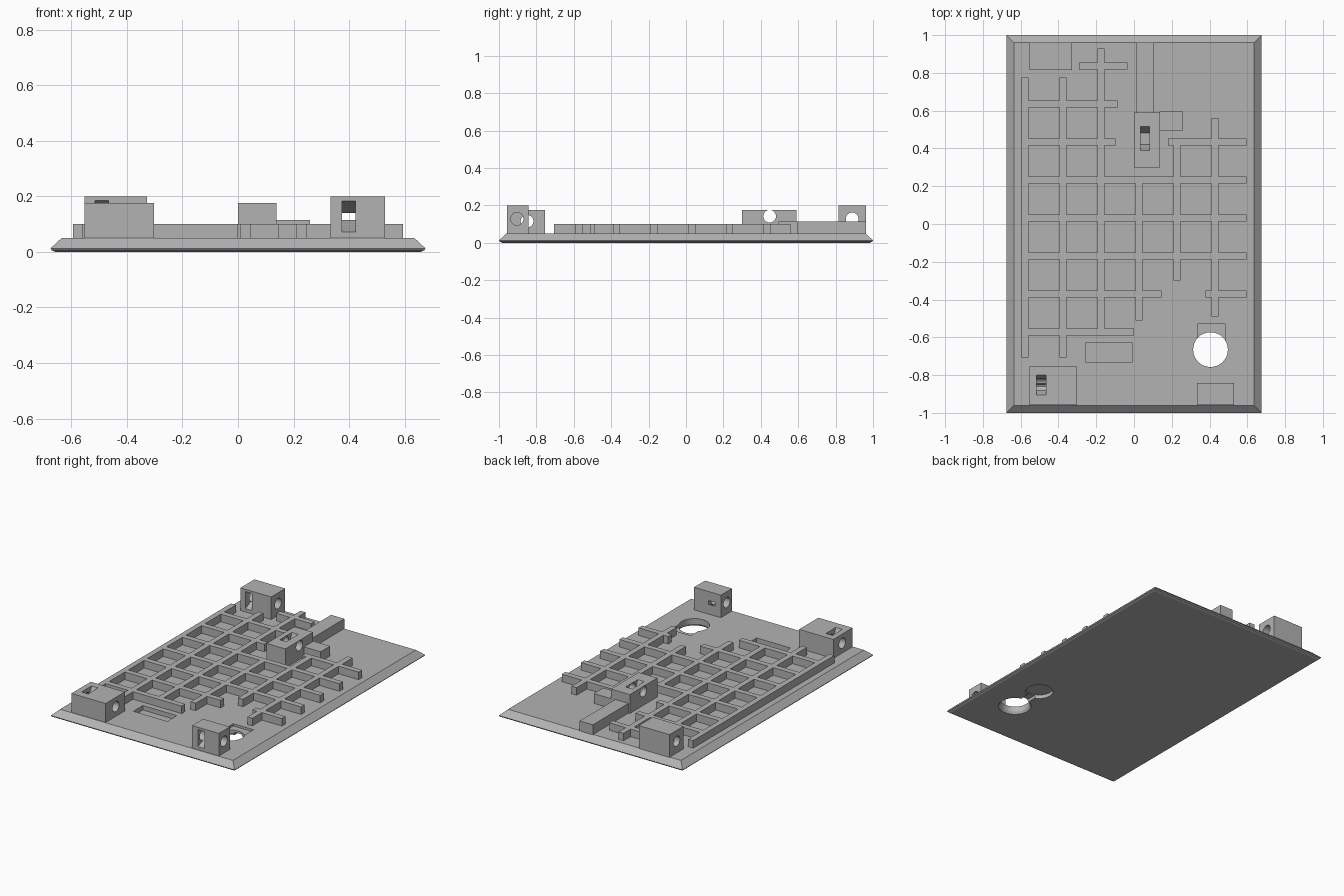
import bpy, bmesh, math

if "Cube" in bpy.data.objects:
    bpy.data.objects.remove(bpy.data.objects["Cube"])

grey = bpy.data.materials.new("matte grey")
grey.use_nodes = True
COLOUR = (0.45, 0.45, 0.45, 1)
grey.diffuse_color = COLOUR
grey.node_tree.nodes["Principled BSDF"].inputs["Base Color"].default_value = COLOUR

TOP = 0.05       # upper face of the plate
BASE = 0.04      # raised parts sink slightly into the plate


def finish(bm, name):
    bmesh.ops.recalc_face_normals(bm, faces=bm.faces)
    mesh = bpy.data.meshes.new(name)
    bm.to_mesh(mesh)
    bm.free()
    mesh.materials.append(grey)
    obj = bpy.data.objects.new(name, mesh)
    bpy.context.collection.objects.link(obj)
    return obj


def loft(bm, rings):
    """Skin a closed solid through rings of equal point count."""
    loops = [[bm.verts.new(p) for p in ring] for ring in rings]
    n = len(loops[0])
    for a, b in zip(loops, loops[1:]):
        for i in range(n):
            j = (i + 1) % n
            bm.faces.new((a[i], a[j], b[j], b[i]))
    bm.faces.new(loops[0][::-1])
    bm.faces.new(loops[-1])


def rect(x0, x1, y0, y1, z):
    return [(x0, y0, z), (x1, y0, z), (x1, y1, z), (x0, y1, z)]


def boxes(name, items):
    bm = bmesh.new()
    for x0, x1, y0, y1, z0, z1 in items:
        loft(bm, [rect(x0, x1, y0, y1, z0), rect(x0, x1, y0, y1, z1)])
    return finish(bm, name)


def prism_x(name, profile, x0, x1):
    """Extrude a (y, z) profile along x."""
    bm = bmesh.new()
    loft(bm, [[(x, y, z) for y, z in profile] for x in (x0, x1)])
    return finish(bm, name)


def circle(a, b, r, n=32):
    return [(a + r * math.cos(math.tau * i / n), b + r * math.sin(math.tau * i / n))
            for i in range(n)]


def disc(name, x, y, z_radii):
    bm = bmesh.new()
    loft(bm, [[(px, py, z) for px, py in circle(x, y, r)] for z, r in z_radii])
    return finish(bm, name)


def combine(obj, others, operation):
    for other in others:
        mod = obj.modifiers.new("cut", "BOOLEAN")
        mod.operation = operation
        mod.solver = "EXACT"
        mod.object = other
        bpy.context.view_layer.objects.active = obj
        bpy.ops.object.modifier_apply(modifier=mod.name)
        bpy.data.objects.remove(other)


# Base plate with bevelled rim
bm = bmesh.new()
loft(bm, [rect(-0.675 + i, 0.675 - i, -1 + i, 1 - i, z)
          for i, z in ((0.018, 0), (0.004, 0.006), (0, 0.013), (0.04, TOP))])
plate = finish(bm, "base_plate")

# Lens hole, its shallow seat, the lower recess and the long pocket
HX, HY = 0.405, -0.665
combine(plate, [
    disc("lens_hole", HX, HY, ((-0.01, 0.108), (0.015, 0.092), (0.1, 0.092))),
    disc("under_recess", HX, -0.43, ((-0.02, 0.085), (0.025, 0.085))),
    boxes("recess_neck", [(HX - 0.03, HX + 0.03, HY, -0.45, -0.02, 0.02)]),
    boxes("lens_seat", [(0.337, 0.485, HY, -0.53, 0.035, 0.1)]),
    boxes("long_pocket", [(-0.257, -0.007, -0.73, -0.63, 0.02, 0.1)]),
], "DIFFERENCE")

# Stiffening grid: evenly pitched bars of one width
PITCH, BAR, RIB_TOP = 0.2013, 0.037, 0.1
LEFT, RIGHT = -0.595, 0.595
column_spans = [(-0.706, 0.775), (-0.706, 0.775), (-0.59, 0.93),
                (-0.51, 0.25), (-0.30, 0.45), (-0.49, 0.56)]
row_spans = [[(-0.29, -0.035)], [(LEFT, -0.087)], [(LEFT, -0.098), (0.18, RIGHT)],
             [(LEFT, RIGHT)], [(LEFT, RIGHT)], [(LEFT, RIGHT)],
             [(LEFT, 0.145), (0.378, RIGHT)], [(LEFT, 0)]]
columns, rows = [], []
for i, (y0, y1) in enumerate(column_spans):
    x = LEFT + i * PITCH
    columns.append((x, x + BAR, y0, y1, BASE, RIB_TOP))
for i, spans in enumerate(row_spans):
    y = 0.855 - i * PITCH
    rows += [(x0, x1, y - BAR, y, BASE, RIB_TOP) for x0, x1 in spans]
grid = boxes("stiffening_grid", rows)
combine(grid, [boxes("grid_columns", columns)], "UNION")


def mount(name, box, hole, slot, slot_x):
    """Block with a cross bore along x and a tapered slot."""
    x0, x1, y0, y1, top = box
    block = boxes(name, [(x0, x1, y0, y1, BASE, top)])
    bore = prism_x("bore", circle(*hole, 0.034), x0 - 0.1, x1 + 0.1)
    wedge = prism_x("slot", slot, *slot_x)
    combine(block, [bore, wedge], "DIFFERENCE")


# Four bored mounting blocks
mount("back_corner_mount", (-0.553, -0.327, 0.815, 0.962, 0.2), (0.888, 0.128),
      [(0.80, 0.185), (0.80, 0.072), (0.815, 0.072), (0.925, 0.128), (0.815, 0.185)],
      (-0.515, -0.467))
mount("front_corner_mount", (-0.553, -0.302, -0.957, -0.755, 0.176), (-0.85, 0.115),
      [(-0.905, 0.19), (-0.905, 0.176), (-0.853, 0.065), (-0.80, 0.176), (-0.80, 0.19)],
      (-0.515, -0.467))
mount("centre_mount", (0, 0.138, 0.30, 0.59, 0.176), (0.447, 0.142),
      [(0.388, 0.19), (0.388, 0.176), (0.422, 0.09), (0.482, 0.09),
       (0.515, 0.176), (0.515, 0.19)],
      (0.035, 0.083))
mount("front_lens_mount", (0.333, 0.53, -0.957, -0.842, 0.2), (-0.903, 0.128),
      [(-0.97, 0.184), (-0.97, 0.072), (-0.957, 0.072), (-0.842, 0.115),
       (-0.83, 0.115), (-0.83, 0.14), (-0.842, 0.14), (-0.957, 0.184)],
      (0.375, 0.423))

# Low rails running from the centre mount
boxes("back_rail", [(0.01, 0.107, 0.588, 0.962, BASE, 0.115)])
boxes("side_rail", [(0.136, 0.26, 0.495, 0.595, BASE, 0.115)])
